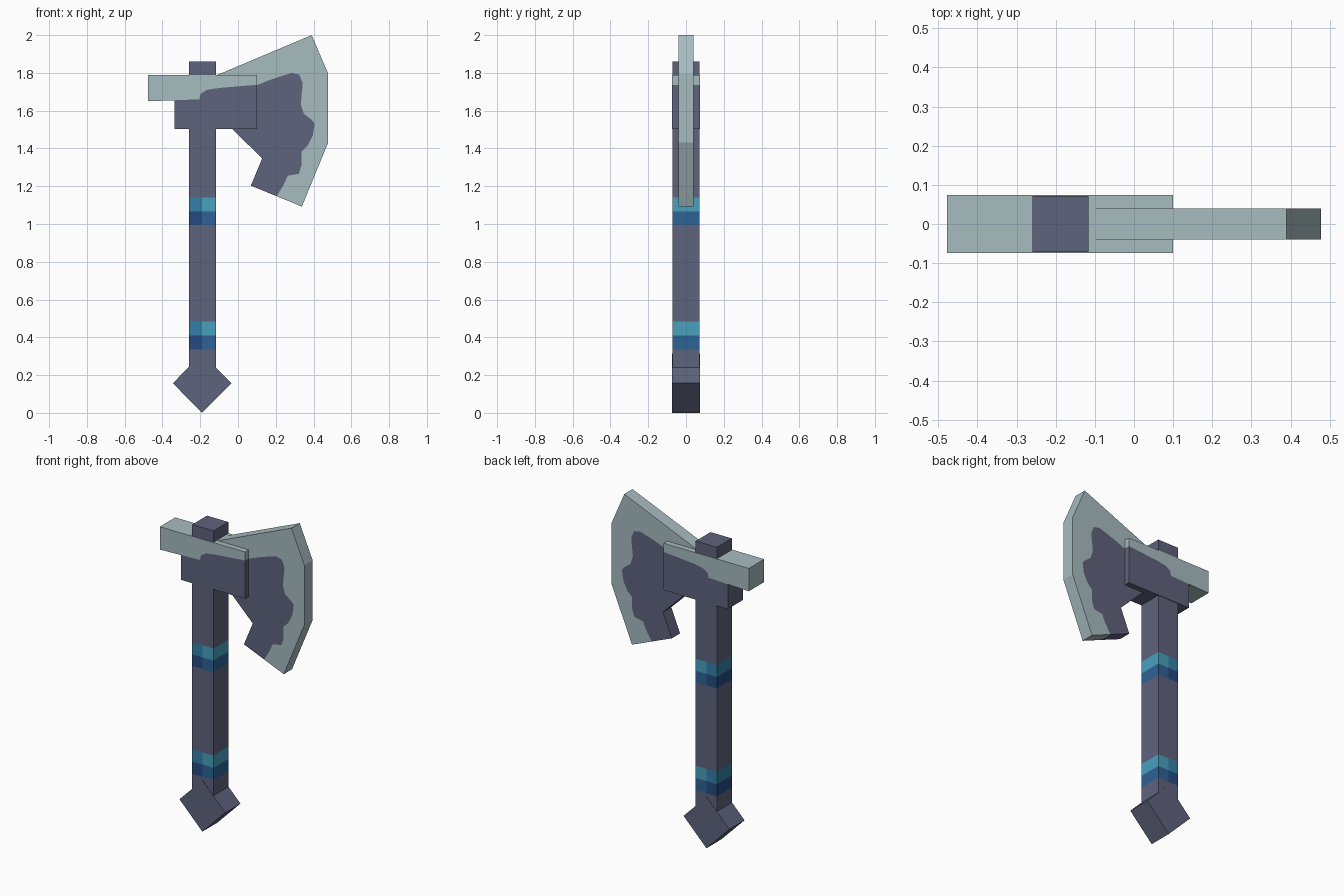
import bpy
import bmesh

cube = bpy.data.objects.get("Cube")
if cube:
    bpy.data.objects.remove(cube, do_unlink=True)


def make_material(name, srgb):
    rgb = [((c / 255 + 0.055) / 1.055) ** 2.4 for c in srgb]
    mat = bpy.data.materials.new(name)
    mat.use_nodes = True
    mat.diffuse_color = (*rgb, 1)
    bsdf = next(n for n in mat.node_tree.nodes if n.type == 'BSDF_PRINCIPLED')
    bsdf.inputs["Base Color"].default_value = (*rgb, 1)
    bsdf.inputs["Roughness"].default_value = 0.8
    return mat


MATERIALS = [
    make_material("slate", (95, 99, 124)),
    make_material("pale_steel", (167, 188, 192)),
    make_material("light_cyan", (72, 160, 190)),
    make_material("deep_cyan", (52, 128, 168)),
    make_material("blue", (44, 98, 150)),
    make_material("navy", (36, 74, 128)),
]
SLATE, STEEL, CYAN, DEEP_CYAN, BLUE, NAVY = range(6)


def slab(name, half_depth, panels):
    """Extrude adjoining (colour, xz outline) panels into one closed slab along y."""
    bm = bmesh.new()
    verts = {}

    def vert(p, side):
        key = (round(p[0], 4), round(p[1], 4), side)
        if key not in verts:
            verts[key] = bm.verts.new((p[0], side * half_depth, p[1]))
        return verts[key]

    # Front and back faces, then walls along the outer outline only
    edges = {}
    for colour, pts in panels:
        for side in (-1, 1):
            bm.faces.new([vert(p, side) for p in pts]).material_index = colour
        for a, b in zip(pts, pts[1:] + pts[:1]):
            edges.setdefault(frozenset((a, b)), []).append((colour, a, b))
    for users in edges.values():
        if len(users) == 1:
            colour, a, b = users[0]
            wall = bm.faces.new([vert(a, -1), vert(b, -1), vert(b, 1), vert(a, 1)])
            wall.material_index = colour
    bmesh.ops.recalc_face_normals(bm, faces=bm.faces)
    mesh = bpy.data.meshes.new(name)
    bm.to_mesh(mesh)
    bm.free()
    for mat in MATERIALS:
        mesh.materials.append(mat)
    obj = bpy.data.objects.new(name, mesh)
    bpy.context.collection.objects.link(obj)
    return obj


# Handle: stacked rows, the two wrapped bands split into a dark and a light half
heights = [0.20, 0.335, 0.41, 0.485, 0.995, 1.066, 1.14, 1.86]
rows = [(SLATE, SLATE), (NAVY, BLUE), (DEEP_CYAN, CYAN), (SLATE, SLATE),
        (NAVY, BLUE), (DEEP_CYAN, CYAN), (SLATE, SLATE)]
columns = [-0.26, -0.19, -0.116]
handle_panels = []
for row, z0, z1 in zip(rows, heights, heights[1:]):
    for colour, x0, x1 in zip(row, columns, columns[1:]):
        handle_panels.append((colour, [(x0, z0), (x1, z0), (x1, z1), (x0, z1)]))
slab("handle", 0.0715, handle_panels)

# Diamond pommel
slab("pommel", 0.0735,
     [(SLATE, [(-0.19, 0.0), (-0.035, 0.157), (-0.19, 0.314), (-0.345, 0.157)])])

# Head block: steel bar on top of a slate socket, with a ragged colour border
border = [(-0.335, 1.655), (-0.205, 1.66), (-0.198, 1.69), (-0.165, 1.71),
          (-0.10, 1.72), (0.10, 1.737)]
slab("head_block", 0.0745, [
    (SLATE, [(-0.335, 1.503), (0.10, 1.503)] + border[::-1]),
    (STEEL, [(-0.4775, 1.65)] + border + [(0.10, 1.79), (-0.4775, 1.79)]),
])

# Blade: slate body with a ragged steel cutting edge
wear = [(-0.10, 1.72), (0.105, 1.737), (0.17, 1.763), (0.235, 1.785), (0.285, 1.80),
        (0.325, 1.79), (0.343, 1.743), (0.337, 1.685), (0.332, 1.632), (0.348, 1.584),
        (0.39, 1.552), (0.406, 1.531), (0.396, 1.468), (0.369, 1.415), (0.337, 1.383),
        (0.337, 1.314), (0.322, 1.266), (0.264, 1.256), (0.242, 1.208), (0.205, 1.147)]
slab("blade", 0.04, [
    (SLATE, [(-0.10, 1.53), (-0.058, 1.53), (0.128, 1.347), (0.068, 1.203)] + wear[::-1]),
    (STEEL, wear + [(0.338, 1.092), (0.4775, 1.431), (0.4775, 1.796),
                    (0.39, 2.0), (-0.115, 1.787)]),
])
